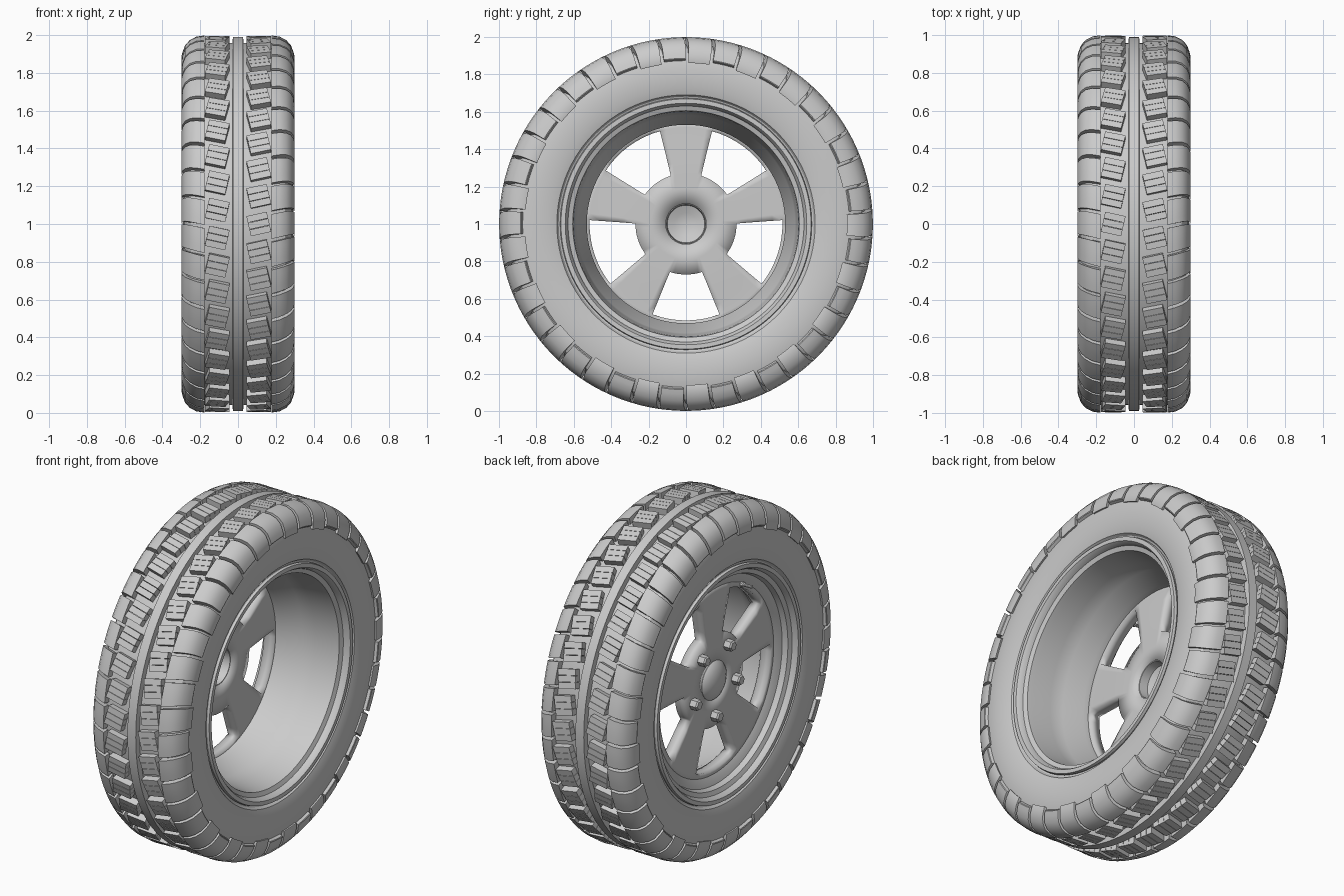
import bpy, bmesh, math
from mathutils import Vector

if "Cube" in bpy.data.objects:
    bpy.data.objects.remove(bpy.data.objects["Cube"])

GREY = (0.6, 0.6, 0.6, 1)
mat = bpy.data.materials.new("plain grey")
mat.use_nodes = True
mat.diffuse_color = GREY
mat.node_tree.nodes["Principled BSDF"].inputs["Base Color"].default_value = GREY

COUNT = 42                      # tread blocks per row
PITCH = math.tau / COUNT


def polar(x, r, ang):
    """Point at radius r around the axle; angle 0 is the front, positive goes up."""
    return Vector((x, -r * math.cos(ang), 1 + r * math.sin(ang)))


def finish(bm, name, angle=30):
    bmesh.ops.remove_doubles(bm, verts=bm.verts, dist=0.0001)
    bmesh.ops.recalc_face_normals(bm, faces=bm.faces)
    mesh = bpy.data.meshes.new(name)
    bm.to_mesh(mesh)
    bm.free()
    mesh.materials.append(mat)
    obj = bpy.data.objects.new(name, mesh)
    bpy.context.collection.objects.link(obj)
    bpy.ops.object.select_all(action="DESELECT")
    obj.select_set(True)
    bpy.context.view_layer.objects.active = obj
    bpy.ops.object.shade_smooth_by_angle(angle=math.radians(angle))
    return obj


def lathe(name, profile, steps=128):
    """Spin a closed (x, radius) profile around the axle."""
    bm = bmesh.new()
    vs = [bm.verts.new(polar(x, r, 0)) for x, r in profile]
    es = [bm.edges.new((vs[i - 1], vs[i])) for i in range(len(vs))]
    bmesh.ops.spin(bm, geom=vs + es, cent=(0, 0, 1), axis=(1, 0, 0),
                   angle=math.tau, steps=steps, use_merge=True)
    bmesh.ops.dissolve_degenerate(bm, dist=0.00005, edges=bm.edges)
    return finish(bm, name)


def sweep(bm, sections):
    """Skin a row of closed sections and cap both ends."""
    rings = [[bm.verts.new(p) for p in s] for s in sections]
    for a, b in zip(rings, rings[1:]):
        for i in range(len(a)):
            bm.faces.new((a[i - 1], a[i], b[i], b[i - 1]))
    bm.faces.new(rings[0])
    bm.faces.new(rings[-1][::-1])


# Tyre carcass: one half profile mirrored across the middle
half = [(0.2, 0.958), (0.25, 0.937), (0.273, 0.905), (0.286, 0.865), (0.29, 0.80),
        (0.287, 0.73), (0.275, 0.69), (0.26, 0.68), (0.25, 0.655), (0.2, 0.645)]
lathe("tyre_carcass", half + [(-x, r) for x, r in reversed(half)])

# Centre rib
lathe("centre_rib", [(-0.03, 0.95), (-0.027, 0.99), (0.027, 0.99), (0.03, 0.95)])

# Shoulder blocks wrap over the tyre edge, alternating long and short
outer = [(0.178, 0.998), (0.22, 0.992), (0.255, 0.974), (0.28, 0.946), (0.294, 0.91)]
inner = [(0.27, 0.865), (0.25, 0.91), (0.178, 0.945)]
for side, label in ((1, "left"), (-1, "right")):
    bm = bmesh.new()
    for k in range(COUNT):
        mid = (k + (0 if side > 0 else 0.5)) * PITCH
        low = 0.86 if k % 2 else 0.88
        section = outer + [(0.3, low + 0.005), (0.298, low)] + inner
        rows = []
        for j in range(5):
            t = (j / 4 - 0.5) * PITCH * 0.88
            rows.append([polar(side * x, r, mid + t + 0.22 * (min(x, 0.27) - 0.24))
                         for x, r in section])
        sweep(bm, rows)
    finish(bm, label + "_shoulder_blocks")

# Tilted inner blocks, each cut in three by thin slits
TILT = 0.22
for side, label in ((1, "left"), (-1, "right")):
    bm = bmesh.new()
    for k in range(COUNT):
        mid = (k + (0 if side > 0 else 0.5)) * PITCH
        for part in (-1, 0, 1):
            rows = []
            for end in (-1, 1):
                t = part * 0.037 + end * 0.0175
                row = []
                for a, r in ((-0.055, 0.95), (-0.055, 0.996), (0.055, 0.996), (0.055, 0.95)):
                    x = 0.11 + a * math.cos(TILT) - t * math.sin(TILT)
                    row.append(polar(side * x, r, mid + a * math.sin(TILT) + t * math.cos(TILT)))
                rows.append(row)
            sweep(bm, rows)
    finish(bm, label + "_inner_blocks")

# Rim barrel with a stepped lip at each edge
lathe("rim_barrel", [
    (-0.265, 0.672), (-0.28, 0.668), (-0.28, 0.645), (-0.265, 0.635), (-0.25, 0.63),
    (-0.24, 0.605), (-0.21, 0.595), (-0.195, 0.55), (-0.18, 0.53), (-0.09, 0.53),
    (0.01, 0.582), (0.09, 0.59), (0.2, 0.60), (0.235, 0.605), (0.245, 0.63),
    (0.265, 0.635), (0.28, 0.645), (0.28, 0.668), (0.265, 0.672), (0.22, 0.65),
    (0.15, 0.62), (-0.15, 0.60), (-0.22, 0.65)])

# Spoke disc: polar grid with five windows left open, then thickened
RINGS = [(0.108, -0.148, 18), (0.19, -0.148, 18), (0.27, -0.148, 18.5), (0.33, -0.15, 19.3),
         (0.40, -0.153, 19.8), (0.46, -0.156, 20.1), (0.515, -0.158, 20.3), (0.555, -0.158, 20.3)]
COLS = 8
bm = bmesh.new()
grid = []
for r, x, window in RINGS:
    ring = []
    for s in range(5):
        centre = -90 + 72 * s
        for c in range(COLS):
            ring.append(centre - window + 2 * window * c / COLS)
        for c in range(COLS):
            ring.append(centre + window + (72 - 2 * window) * c / COLS)
    grid.append([bm.verts.new(polar(x, r, math.radians(a))) for a in ring])
for i in range(len(grid) - 1):
    for j in range(len(grid[0])):
        if 2 <= i <= 5 and j % (2 * COLS) < COLS:
            continue
        n = (j + 1) % len(grid[0])
        bm.faces.new((grid[i][j], grid[i][n], grid[i + 1][n], grid[i + 1][j]))
disc = finish(bm, "spoke_disc")
solid = disc.modifiers.new("thickness", "SOLIDIFY")
solid.thickness = 0.065
solid.offset = 0
# Keep the thickened rims crisp
disc.modifiers.move(len(disc.modifiers) - 1, 0)

# Domed hub cap, hollow at the back
lathe("hub_cap", [(-0.125, 0.112), (-0.182, 0.112), (-0.192, 0.104), (-0.209, 0.075),
                  (-0.219, 0.04), (-0.223, 0), (-0.207, 0), (-0.192, 0.06),
                  (-0.177, 0.1), (-0.125, 0.104)], 48)

# Wheel nuts, one in line with each window
bm = bmesh.new()
for s in range(5):
    hub = polar(0, 0.205, math.radians(-90 + 72 * s))
    sections = []
    for x, r in ((-0.165, 0.032), (-0.22, 0.032), (-0.228, 0.025)):
        sections.append([hub + Vector((x, r * math.cos(a), r * math.sin(a)))
                         for a in (math.tau * i / 6 for i in range(6))])
    for sec in sections:
        for p, a in zip(sec, (math.tau * i / 6 for i in range(6))):
            p.x = round(p.x, 4)
    flat = [[Vector((x, p.y, p.z)) for p in
             [hub + Vector((0, r * math.cos(math.tau * i / 6), r * math.sin(math.tau * i / 6)))
              for i in range(6)]]
            for x, r in ((-0.165, 0.032), (-0.22, 0.032), (-0.228, 0.025))]
    sweep(bm, flat)
finish(bm, "wheel_nuts")

# Valve stem on the outer side of the barrel
bm = bmesh.new()
base = polar(0, 0.535, math.radians(63))
sections = []
for x, r in ((-0.18, 0.016), (-0.21, 0.014), (-0.215, 0.009), (-0.26, 0.009)):
    sections.append([base + Vector((x, 0, 0)) + Vector((0, r * math.cos(a), r * math.sin(a)))
                     for a in (math.tau * i / 10 for i in range(10))])
sweep(bm, sections)
finish(bm, "valve_stem")
